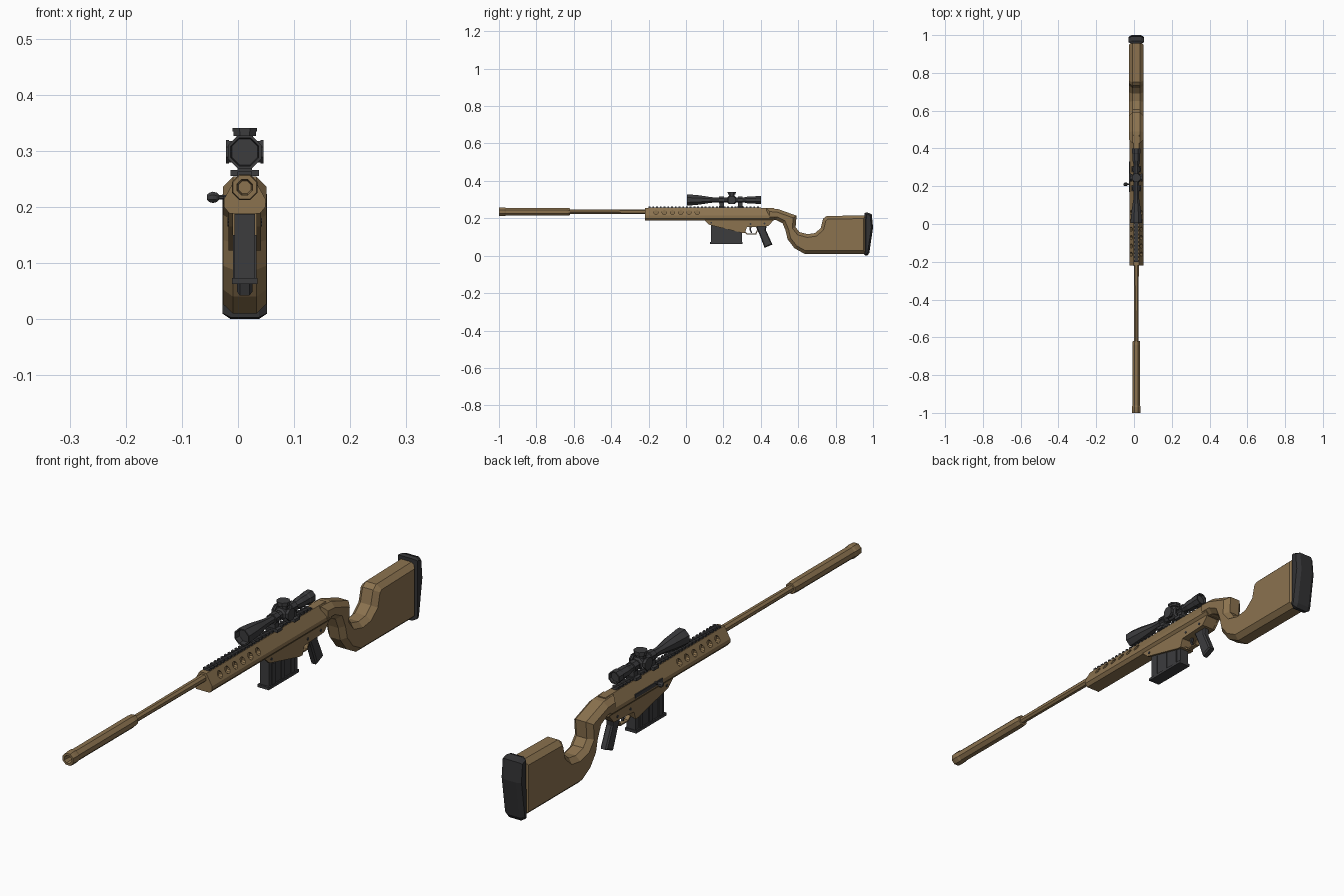
import bpy, bmesh, math
from mathutils import Vector

if "Cube" in bpy.data.objects:
    bpy.data.objects.remove(bpy.data.objects["Cube"])

CX = 0.012  # x of the bore line (the bolt handle offsets the bounding box)


def material(name, rgb):
    m = bpy.data.materials.new(name)
    m.diffuse_color = (*rgb, 1)
    m.use_nodes = True
    m.node_tree.nodes["Principled BSDF"].inputs["Base Color"].default_value = m.diffuse_color
    return m


TAN = material("tan", (0.26, 0.17, 0.078))
DARK = material("dark grey", (0.045, 0.045, 0.048))
BLACK = material("rubber black", (0.032, 0.032, 0.034))


def finish(name, bm, mat):
    bmesh.ops.remove_doubles(bm, verts=bm.verts, dist=1e-5)
    bmesh.ops.recalc_face_normals(bm, faces=bm.faces)
    me = bpy.data.meshes.new(name)
    bm.to_mesh(me)
    bm.free()
    me.materials.append(mat)
    ob = bpy.data.objects.new(name, me)
    bpy.context.collection.objects.link(ob)
    return ob


def add_lathe(bm, pts, c, axis='y', n=8):
    """Revolve (distance, radius) points round an axis through c; ends are closed."""
    pts = [(pts[0][0], 0)] + pts + [(pts[-1][0], 0)]
    rings = []
    for t, r in pts:
        ring = []
        for i in range(n):
            a = 2 * math.pi * (i + 0.5) / n
            u, v = r * math.cos(a), r * math.sin(a)
            p = {'y': (u, t, v), 'x': (t, u, v), 'z': (u, v, t)}[axis]
            ring.append(bm.verts.new(Vector(c) + Vector(p)))
        rings.append(ring)
    for A, B in zip(rings, rings[1:]):
        for i in range(n):
            j = (i + 1) % n
            bm.faces.new((A[i], A[j], B[j], B[i]))


def lathe(name, pts, c, mat, axis='y', n=8):
    bm = bmesh.new()
    add_lathe(bm, pts, c, axis, n)
    return finish(name, bm, mat)


def add_prism(bm, loop, offset):
    """Extrude a closed 3D loop along offset and return the two end faces."""
    a = [bm.verts.new(p) for p in loop]
    b = [bm.verts.new(Vector(p) + Vector(offset)) for p in loop]
    ends = [bm.faces.new(a), bm.faces.new(b[::-1])]
    for i in range(len(a)):
        j = (i + 1) % len(a)
        bm.faces.new((a[j], a[i], b[i], b[j]))
    return ends


def side(name, prof, half, mat, cham=0, inset=0, x=0):
    """Side profile (y, z) given thickness across x, with chamfered rims."""
    bm = bmesh.new()
    h = half - cham
    ends = add_prism(bm, [(CX + x - h, y, z) for y, z in prof], (2 * h, 0, 0))
    bmesh.ops.recalc_face_normals(bm, faces=bm.faces)
    if inset:
        bmesh.ops.inset_individual(bm, faces=ends, thickness=inset, depth=cham,
                                   use_even_offset=True)
    return finish(name, bm, mat)


def add_box(bm, x0, x1, y0, y1, z0, z1):
    add_prism(bm, [(CX + x0, y0, z0), (CX + x1, y0, z0), (CX + x1, y0, z1), (CX + x0, y0, z1)],
              (0, y1 - y0, 0))


def boxes(name, mat, *dims):
    bm = bmesh.new()
    for d in dims:
        add_box(bm, *d)
    return finish(name, bm, mat)


# Barrel and suppressor with a hollow muzzle
BORE = (CX, 0, 0.235)
lathe("barrel", [(-0.63, 0.013), (-0.2, 0.0145)], BORE, TAN)
lathe("suppressor", [(-0.95, 0.012), (-1, 0.015), (-1, 0.023), (-0.985, 0.025), (-0.97, 0.025),
                     (-0.962, 0.0225), (-0.64, 0.0225), (-0.62, 0.02)], BORE, TAN)

# Receiver and handguard: one faceted section run along y, with vent holes
half = [(0.014, 0.255), (0.037, 0.214), (0.037, 0.2), (0.027, 0.188)]
section = half + [(-x, z) for x, z in reversed(half)]
bm = bmesh.new()
add_prism(bm, [(CX + x, -0.22, z) for x, z in section], (0, 0.69, 0))
receiver = finish("receiver", bm, TAN)
bm = bmesh.new()
for i in range(6):
    for s in (-1, 1):
        add_lathe(bm, [(s * 0.016, 0.012), (s * 0.06, 0.012)],
                  (CX, -0.16 + 0.044 * i, 0.232), 'x', 10)
cutter = finish("vent_cutter", bm, TAN)
cutter.hide_render = True
cutter.hide_viewport = True
mod = receiver.modifiers.new("vents", 'BOOLEAN')
mod.object = cutter
mod.operation = 'DIFFERENCE'
mod.solver = 'EXACT'

# Toothed top rail
boxes("top_rail", DARK, (-0.010, 0.010, -0.2, 0.4, 0.252, 0.257),
      *[(-0.013, 0.013, -0.2 + 0.02 * i, -0.19 + 0.02 * i, 0.254, 0.263) for i in range(30)])

# Stock with deep thumb notch
side("stock", [(0.43, 0.254), (0.49, 0.25), (0.591, 0.214), (0.586, 0.152), (0.607, 0.126),
               (0.65, 0.115), (0.69, 0.121), (0.72, 0.147), (0.733, 0.198), (0.752, 0.212),
               (0.965, 0.216), (0.965, 0.010), (0.634, 0.010), (0.58, 0.04), (0.543, 0.088),
               (0.532, 0.136), (0.516, 0.174), (0.484, 0.19), (0.43, 0.19)],
     0.039, TAN, 0.018, 0.017)

# Rubber butt pad
side("butt_pad", [(0.955, 0.228), (0.968, 0.232), (0.993, 0.222), (1.0, 0.15), (0.98, 0.015),
                  (0.97, 0.0), (0.953, 0.003)], 0.040, BLACK, 0.015, 0.009)

# Lower receiver: two cheeks around the magazine, solid block behind
cheek = [(0.095, 0.192), (0.125, 0.165), (0.30, 0.122), (0.315, 0.122), (0.325, 0.152),
         (0.44, 0.158), (0.47, 0.192)]
for s, nm in ((-1, "left"), (1, "right")):
    side(nm + "_lower_cheek", cheek, 0.004, TAN, x=s * 0.025)
    for i, (y, z) in enumerate(((0.135, 0.176), (0.345, 0.17), (0.42, 0.172))):
        lathe(f"{nm}_pin_{i}", [(s * 0.027, 0.005), (s * 0.031, 0.005)], (CX, y, z), DARK, 'x')
side("lower_block", [(0.302, 0.192), (0.302, 0.124), (0.313, 0.124), (0.325, 0.153),
                     (0.44, 0.159), (0.468, 0.192)], 0.023, TAN)

# Magazine with side ribs and floor plate
boxes("magazine", DARK, (-0.018, 0.018, 0.135, 0.30, 0.068, 0.187),
      (-0.023, 0.023, 0.128, 0.303, 0.063, 0.073),
      *[(-0.021, 0.021, y, y + 0.02, 0.072, 0.15) for y in (0.15, 0.205, 0.26)])

# Trigger guard, trigger and pistol grip
side("trigger_guard", [(0.312, 0.125), (0.325, 0.113), (0.375, 0.113), (0.392, 0.155),
                       (0.386, 0.155), (0.371, 0.118), (0.328, 0.118), (0.316, 0.13)], 0.008, TAN)
side("trigger", [(0.338, 0.155), (0.35, 0.155), (0.347, 0.138), (0.354, 0.123), (0.348, 0.122),
                 (0.34, 0.136)], 0.004, DARK)
side("pistol_grip", [(0.372, 0.16), (0.43, 0.16), (0.428, 0.135), (0.462, 0.06), (0.42, 0.042),
                     (0.392, 0.115)], 0.0135, DARK, 0.005, 0.005)

# Bolt slot and bolt handle on the left side
boxes("bolt_slot", DARK, (-0.038, -0.03, 0.17, 0.33, 0.205, 0.219))
lathe("bolt_stem", [(-0.052, 0.004), (-0.025, 0.005)], (CX, 0.21, 0.217), DARK, 'x')
lathe("bolt_knob", [(-0.067, 0.005), (-0.063, 0.009), (-0.057, 0.011), (-0.050, 0.009),
                    (-0.046, 0.005)], (CX, 0.21, 0.217), DARK, 'x')

# Scope body, recessed at both lenses
SC = Vector((CX, 0, 0.298))
lathe("scope", [(0.025, 0.025), (0.005, 0.027), (0.005, 0.032), (0.02, 0.032), (0.07, 0.027),
                (0.13, 0.017), (0.15, 0.015), (0.31, 0.015), (0.335, 0.021), (0.37, 0.021),
                (0.374, 0.024), (0.40, 0.024), (0.40, 0.019), (0.39, 0.018)], SC, DARK)

# Scope turrets on the top and both sides
lathe("turret_block", [(0.222, 0.016), (0.228, 0.022), (0.262, 0.022), (0.268, 0.016)], SC, DARK)
knob = [(0.012, 0.016), (0.028, 0.016), (0.028, 0.022), (0.036, 0.022), (0.036, 0.024),
        (0.043, 0.024)]
turret_at = SC + Vector((0, 0.245, 0))
lathe("top_turret", knob, turret_at, DARK, 'z')
for s, nm in ((-1, "left"), (1, "right")):
    lathe(nm + "_turret", [(s * t * 0.77, r * 0.95) for t, r in knob], turret_at, DARK, 'x')

# Scope mount rings, feet and clamp bars
for i, y in enumerate((0.19, 0.29)):
    lathe(f"scope_ring_{i}", [(y - 0.013, 0.02), (y + 0.013, 0.02)], SC, DARK)
    boxes(f"scope_mount_{i}", DARK, (-0.013, 0.013, y - 0.012, y + 0.012, 0.258, 0.285),
          (-0.025, 0.025, y - 0.014, y + 0.014, 0.255, 0.266),
          (-0.023, 0.023, y - 0.009, y + 0.009, 0.294, 0.302))
